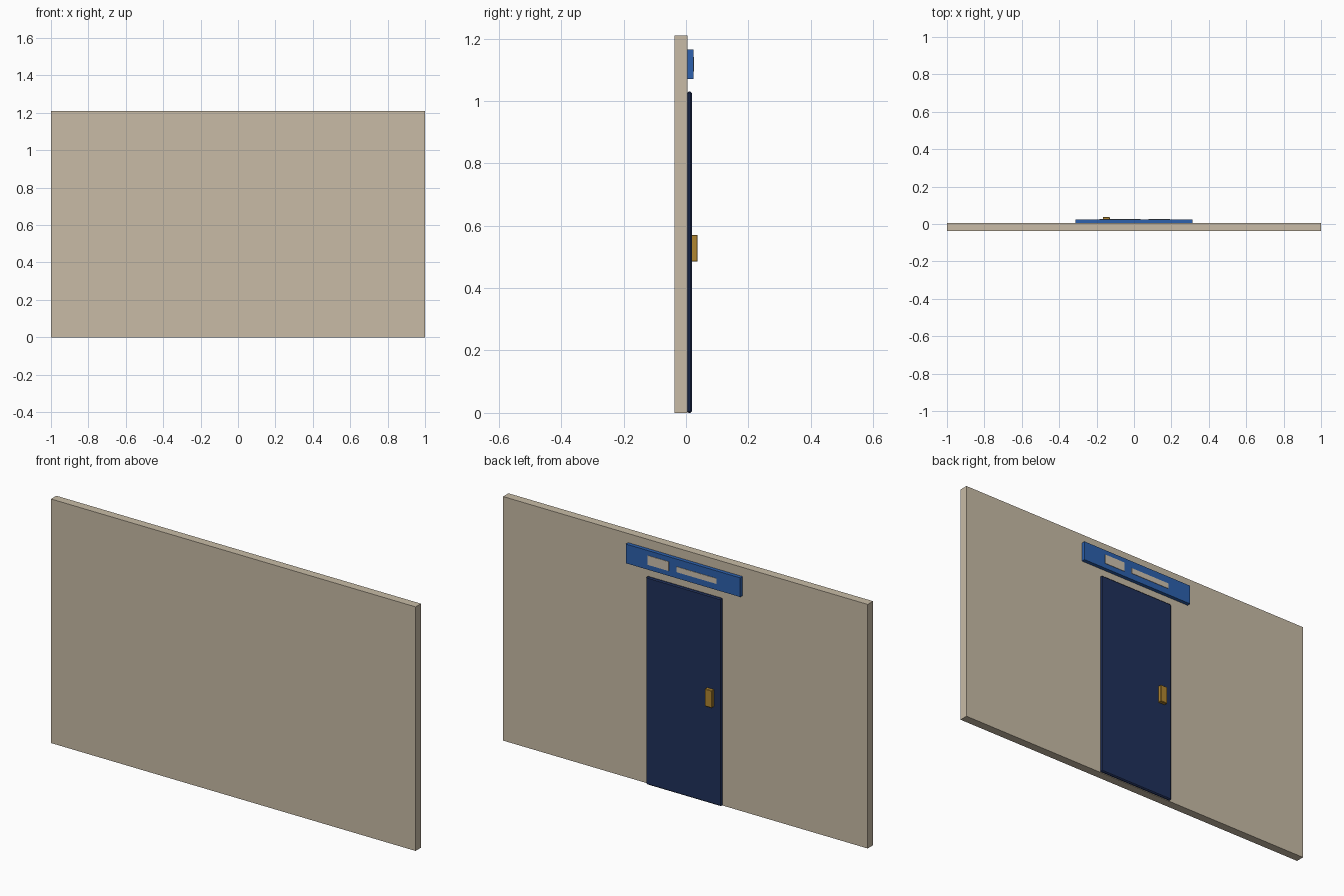
import bpy, bmesh

if "Cube" in bpy.data.objects:
    bpy.data.objects.remove(bpy.data.objects["Cube"])


def material(name, rgb):
    m = bpy.data.materials.new(name)
    m.diffuse_color = (*rgb, 1.0)
    m.use_nodes = True
    m.node_tree.nodes["Principled BSDF"].inputs["Base Color"].default_value = m.diffuse_color
    return m


WALL = material("beige plaster", (0.58, 0.50, 0.38))
DOOR = material("dark navy", (0.014, 0.030, 0.105))
SIGN = material("signal blue", (0.026, 0.120, 0.42))
PALE = material("pale panel", (0.62, 0.54, 0.43))
BRASS = material("brass", (0.44, 0.24, 0.03))


def box(name, x, y, z, mat, bevel=0.0):
    """Box spanning the given (min, max) ranges, with optional chamfered edges."""
    bm = bmesh.new()
    bmesh.ops.create_cube(bm, size=1.0)
    for v in bm.verts:
        for i, (lo, hi) in enumerate((x, y, z)):
            v.co[i] = hi if v.co[i] > 0 else lo
    if bevel:
        bmesh.ops.bevel(bm, geom=bm.edges[:], offset=bevel, segments=1,
                        affect='EDGES', profile=0.5)
    bmesh.ops.recalc_face_normals(bm, faces=bm.faces[:])
    me = bpy.data.meshes.new(name)
    bm.to_mesh(me)
    bm.free()
    me.materials.append(mat)
    ob = bpy.data.objects.new(name, me)
    bpy.context.collection.objects.link(ob)
    return ob


# Wall slab
box("wall", (-1, 1), (-0.037, 0.005), (0, 1.21), WALL)

# Door leaf with chamfered edges, and its handle
box("door", (-0.207, 0.207), (0.004, 0.019), (0, 1.03), DOOR, 0.005)
box("door_handle", (-0.167, -0.129), (0.018, 0.037), (0.485, 0.571), BRASS, 0.002)

# Sign board above the door with two blank raised plates
box("sign_board", (-0.314, 0.314), (0.005, 0.0235), (1.07, 1.165), SIGN)
box("sign_plate_short", (0.078, 0.192), (0.0225, 0.0255), (1.095, 1.141), PALE)
box("sign_plate_long", (-0.185, 0.034), (0.0225, 0.0255), (1.101, 1.128), PALE)
